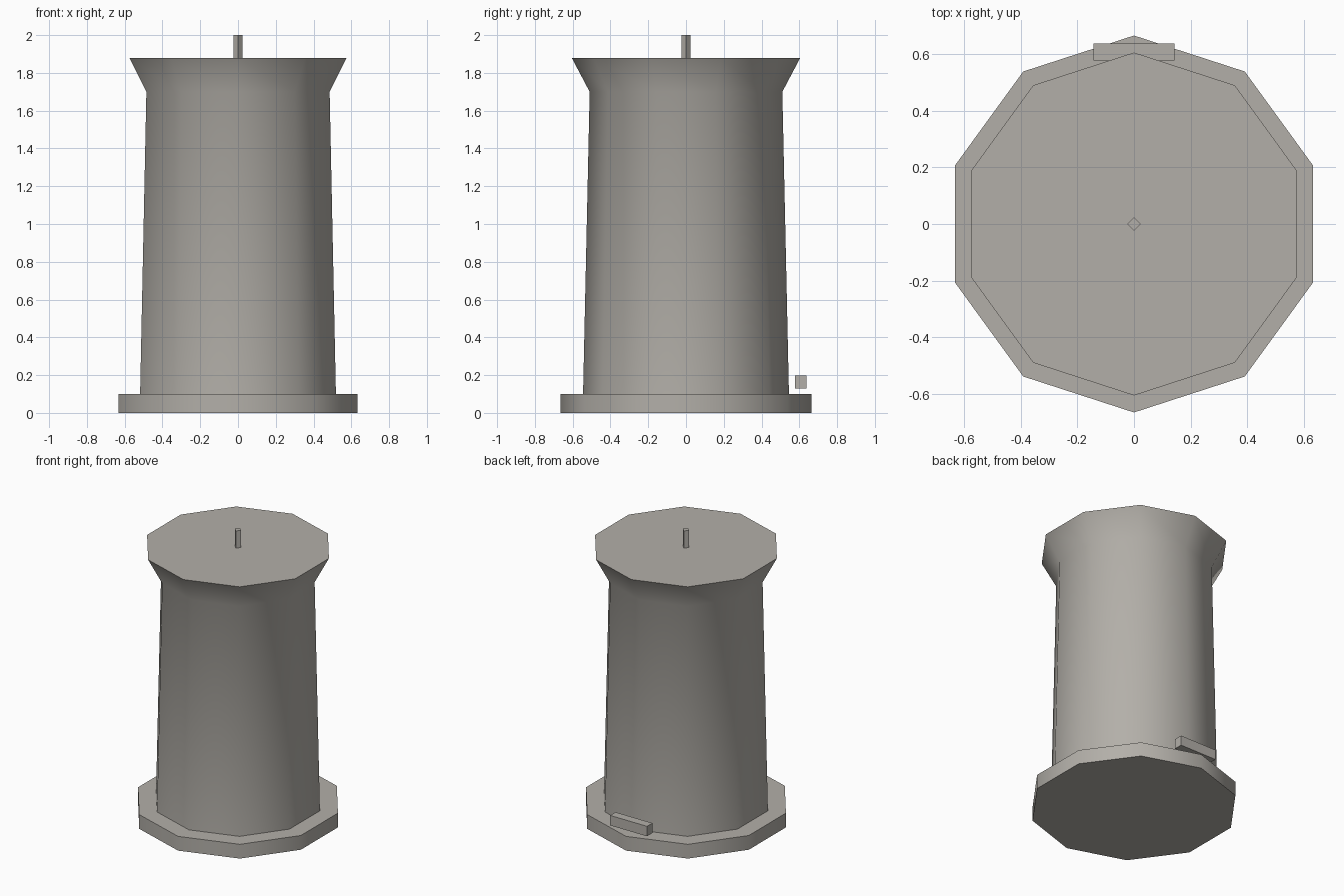
import bpy
import bmesh
from math import sin, cos, pi, radians

cube = bpy.data.objects.get("Cube")
if cube:
    bpy.data.objects.remove(cube, do_unlink=True)

# Single stone colour
stone = bpy.data.materials.new("stone_grey")
stone.use_nodes = True
colour = (0.45, 0.43, 0.395, 1)
stone.diffuse_color = colour
stone.node_tree.nodes["Principled BSDF"].inputs["Base Color"].default_value = colour


def finish(name, bm):
    bmesh.ops.recalc_face_normals(bm, faces=bm.faces)
    mesh = bpy.data.meshes.new(name)
    bm.to_mesh(mesh)
    bm.free()
    mesh.materials.append(stone)
    obj = bpy.data.objects.new(name, mesh)
    bpy.context.collection.objects.link(obj)
    bpy.ops.object.select_all(action="DESELECT")
    obj.select_set(True)
    bpy.context.view_layer.objects.active = obj
    bpy.ops.object.shade_smooth_by_angle(angle=radians(45))
    return obj


def turned(name, sides, profile):
    """Closed polygonal solid through (radius, height) rings, one corner facing +y."""
    bm = bmesh.new()
    rings = [[bm.verts.new((r * sin(2 * pi * i / sides), r * cos(2 * pi * i / sides), z))
              for i in range(sides)] for r, z in profile]
    for low, high in zip(rings, rings[1:]):
        for i in range(sides):
            j = (i + 1) % sides
            bm.faces.new((low[i], low[j], high[j], high[i]))
    bm.faces.new(rings[0])
    bm.faces.new(rings[-1])
    return finish(name, bm)


def box(name, low, high):
    bm = bmesh.new()
    bmesh.ops.create_cube(bm, size=1)
    for v in bm.verts:
        v.co = [h if c > 0 else l for c, l, h in zip(v.co, low, high)]
    return finish(name, bm)


# Plinth, tapered tower with flared top, roof pin
turned("base_plinth", 10, [(0.665, 0), (0.665, 0.1)])
turned("tower_body", 10, [(0.545, 0.1), (0.51, 1.7), (0.605, 1.88)])
turned("roof_pin", 4, [(0.024, 1.88), (0.024, 2.0)])

# Small block behind the tower foot
box("rear_block", (-0.143, 0.577, 0.128), (0.143, 0.637, 0.198))
